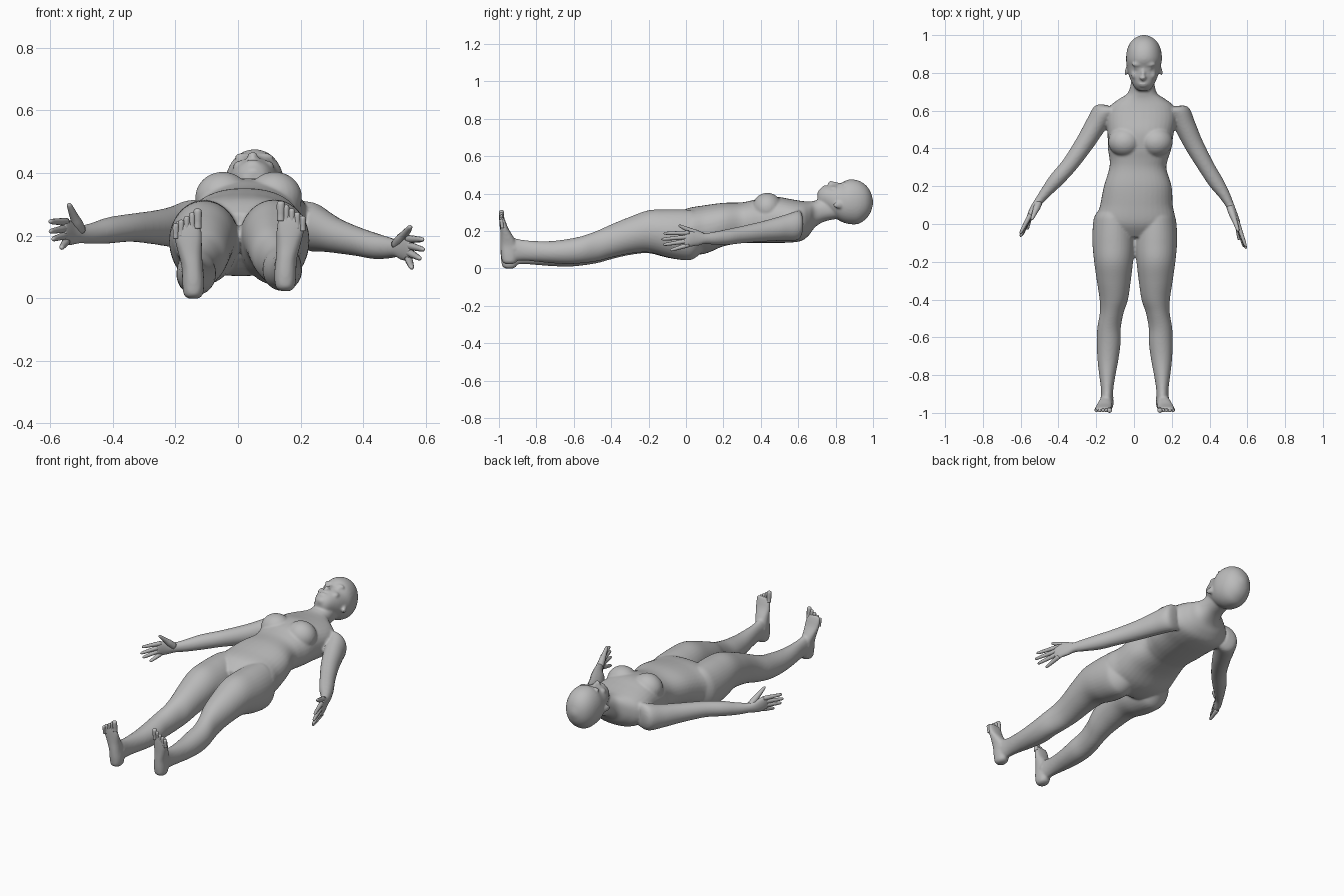
import bpy, bmesh, math
from mathutils import Vector, Matrix

skin = bpy.data.materials.new("grey_skin")
skin.diffuse_color = (0.5, 0.5, 0.5, 1)
X, Y, Z = Vector((1, 0, 0)), Vector((0, 1, 0)), Vector((0, 0, 1))


def finish(bm, name):
    bmesh.ops.recalc_face_normals(bm, faces=bm.faces)
    me = bpy.data.meshes.new(name)
    bm.to_mesh(me)
    bm.free()
    me.materials.append(skin)
    me.polygons.foreach_set("use_smooth", [True] * len(me.polygons))
    ob = bpy.data.objects.new(name, me)
    bpy.context.collection.objects.link(ob)
    return ob


def loft(bm, rings, u, v, power=2.0, seg=36, sub=5):
    """Skin smooth superellipse rings (x, y, z, half u, half v)."""
    rows = []
    n = len(rings)
    for i in range(n - 1):
        p = [rings[max(0, min(n - 1, i + k))] for k in (-1, 0, 1, 2)]
        for s in range(sub + (i == n - 2)):
            t = s / sub
            rows.append([0.5 * (2 * b + (c - a) * t + (2 * a - 5 * b + 4 * c - d) * t * t
                                + (3 * b - a - 3 * c + d) * t ** 3) for a, b, c, d in zip(*p)])
    loops = []
    for x, y, z, ru, rv in rows:
        loop = []
        for k in range(seg):
            a = 2 * math.pi * k / seg
            c, s = math.cos(a), math.sin(a)
            cu = math.copysign(abs(c) ** (2 / power), c) * ru
            cv = math.copysign(abs(s) ** (2 / power), s) * rv
            loop.append(bm.verts.new(Vector((x, y, z)) + u * cu + v * cv))
        loops.append(loop)
    for a, b in zip(loops, loops[1:]):
        for k in range(seg):
            bm.faces.new((a[k], a[(k + 1) % seg], b[(k + 1) % seg], b[k]))
    bm.faces.new(loops[0][::-1])
    bm.faces.new(loops[-1])


def blob(bm, c, r, rot=None):
    m = Matrix.Translation(c) @ (rot or Matrix()) @ Matrix.Diagonal((*r, 1))
    bmesh.ops.create_uvsphere(bm, u_segments=24, v_segments=16, radius=1, matrix=m)


def span(rings):
    """Turn (x, y, low z, high z, half width) into loft rings."""
    return [(x, y, (lo + hi) / 2, w, (hi - lo) / 2) for x, y, lo, hi, w in rings]


def digit(name, a, b, r0, r1):
    """Tapered finger or toe with a rounded tip."""
    a, b = Vector(a), Vector(b)
    d = (b - a).normalized()
    u = d.cross(Z if abs(d.z) < 0.8 else Y).normalized()
    bm = bmesh.new()
    stops = [(0, r0), (0.3, r0 * 0.95), (0.5, (r0 + r1) / 2), (0.85, r1), (0.96, r1 * 0.7), (1, r1 * 0.15)]
    loft(bm, [(*a.lerp(b, t), r, r) for t, r in stops], u, d.cross(u), seg=12, sub=3)
    finish(bm, name)


body = bmesh.new()

# torso and neck
loft(body, span([
    (0.006, -0.07, 0.13, 0.27, 0.10), (0.008, 0.0, 0.075, 0.318, 0.205), (0.013, 0.1, 0.078, 0.337, 0.192),
    (0.02, 0.2, 0.118, 0.35, 0.179), (0.02, 0.29, 0.134, 0.352, 0.152), (0.025, 0.34, 0.136, 0.36, 0.154),
    (0.03, 0.4, 0.136, 0.375, 0.168), (0.035, 0.48, 0.136, 0.383, 0.175), (0.04, 0.56, 0.138, 0.37, 0.185),
    (0.042, 0.62, 0.148, 0.36, 0.172), (0.043, 0.66, 0.18, 0.357, 0.125), (0.044, 0.69, 0.22, 0.362, 0.08),
    (0.046, 0.74, 0.25, 0.375, 0.063), (0.05, 0.81, 0.265, 0.39, 0.06)]), X, Z, 2.3)

# head
loft(body, span([
    (0.05, 0.704, 0.355, 0.395, 0.022), (0.05, 0.715, 0.335, 0.42, 0.04), (0.05, 0.74, 0.32, 0.438, 0.057),
    (0.05, 0.78, 0.285, 0.448, 0.075), (0.051, 0.825, 0.252, 0.455, 0.087), (0.053, 0.87, 0.237, 0.475, 0.095),
    (0.053, 0.92, 0.237, 0.47, 0.09), (0.053, 0.96, 0.262, 0.446, 0.073), (0.053, 0.985, 0.295, 0.412, 0.047),
    (0.053, 1.0, 0.34, 0.365, 0.014)]), X, Z, 2.1)

# face: nose, nostrils, lips, chin
blob(body, (0.048, 0.795, 0.449), (0.012, 0.04, 0.014), Matrix.Rotation(math.radians(-8), 4, "X"))
blob(body, (0.047, 0.774, 0.452), (0.018, 0.012, 0.017))
blob(body, (0.048, 0.741, 0.434), (0.026, 0.006, 0.01))
blob(body, (0.048, 0.73, 0.428), (0.022, 0.006, 0.01))
blob(body, (0.049, 0.715, 0.4), (0.025, 0.013, 0.018))

for s in (-1, 1):
    # brow, eye, cheek and ear
    blob(body, (0.05 + s * 0.034, 0.845, 0.452), (0.03, 0.012, 0.012))
    blob(body, (0.05 + s * 0.033, 0.824, 0.441), (0.015, 0.008, 0.011))
    blob(body, (0.05 + s * 0.04, 0.79, 0.422), (0.026, 0.025, 0.018))
    blob(body, (0.051 + s * 0.089, 0.815, 0.338), (0.009, 0.031, 0.018), Matrix.Rotation(s * 0.25, 4, "Z"))
    # breast
    blob(body, (0.034 + s * 0.083, 0.435, 0.322), (0.088, 0.08, 0.082))

    # leg, tilted slightly differently on each side
    tilt = [(0.004 + s * x, y, lo - s * 0.011 * min(y, 0), hi - s * 0.011 * min(y, 0), w) for x, y, lo, hi, w in (
        (0.09, 0.11, 0.11, 0.29, 0.07), (0.112, 0.05, 0.056, 0.31, 0.096), (0.113, 0.0, 0.043, 0.314, 0.108),
        (0.112, -0.1, 0.058, 0.314, 0.112), (0.112, -0.2, 0.083, 0.308, 0.103), (0.111, -0.3, 0.075, 0.272, 0.09),
        (0.111, -0.4, 0.053, 0.23, 0.075), (0.122, -0.47, 0.034, 0.198, 0.063), (0.136, -0.55, 0.022, 0.168, 0.062),
        (0.138, -0.63, 0.016, 0.15, 0.063), (0.142, -0.72, 0.02, 0.138, 0.055), (0.145, -0.8, 0.027, 0.137, 0.043),
        (0.146, -0.87, 0.032, 0.142, 0.033), (0.147, -0.93, 0.028, 0.152, 0.031), (0.147, -0.965, 0.03, 0.14, 0.028))]
    loft(body, span(tilt), X, Z)

    # foot standing upright on its heel
    dz = s * 0.012
    foot = ((0.147, -0.945, 0.01, 0.014, 0.014), (0.147, -0.944, 0.022, 0.03, 0.037),
            (0.147, -0.944, 0.06, 0.035, 0.045), (0.15, -0.947, 0.11, 0.034, 0.045),
            (0.157, -0.957, 0.155, 0.038, 0.035), (0.163, -0.971, 0.2, 0.044, 0.022),
            (0.166, -0.978, 0.235, 0.044, 0.015), (0.167, -0.982, 0.26, 0.036, 0.009))
    loft(body, [(0.004 + s * x, y, z + dz, a, b) for x, y, z, a, b in foot], X, Y, 2.3)
    blob(body, (0.004 + s * 0.147, -0.92, 0.095 + dz), (0.036, 0.022, 0.025))
    for k in range(5):
        x = 0.004 + s * (0.133 + 0.0175 * k)
        r = 0.013 if k == 0 else 0.0095
        digit("toe", (x, -0.982, 0.235 - 0.008 * k + dz), (x, -0.988, 0.299 - 0.012 * k + dz), r, r)

# arms: shoulder to wrist, then a flat palm
ARMS = {
    "left": [(-0.10, 0.60, 0.245, 0.05, 0.07), (-0.155, 0.59, 0.235, 0.062, 0.078), (-0.205, 0.52, 0.228, 0.056, 0.066),
             (-0.26, 0.43, 0.226, 0.05, 0.055), (-0.34, 0.315, 0.225, 0.043, 0.045), (-0.41, 0.235, 0.217, 0.04, 0.042),
             (-0.465, 0.17, 0.207, 0.03, 0.034), (-0.505, 0.12, 0.204, 0.022, 0.029), (-0.53, 0.085, 0.207, 0.019, 0.038),
             (-0.549, 0.05, 0.213, 0.016, 0.043), (-0.56, 0.025, 0.213, 0.011, 0.037)],
    "right": [(0.18, 0.60, 0.245, 0.05, 0.07), (0.235, 0.59, 0.228, 0.06, 0.078), (0.275, 0.51, 0.214, 0.056, 0.066),
              (0.32, 0.415, 0.198, 0.05, 0.055), (0.385, 0.30, 0.18, 0.043, 0.046), (0.435, 0.22, 0.167, 0.04, 0.042),
              (0.478, 0.155, 0.161, 0.03, 0.035), (0.508, 0.1, 0.159, 0.022, 0.029), (0.526, 0.06, 0.158, 0.019, 0.038),
              (0.545, 0.015, 0.158, 0.016, 0.043), (0.555, -0.015, 0.156, 0.011, 0.037)]}
HANDS = {  # fingertips from index to little finger, then thumb
    "left": [(-0.603, -0.052, 0.245), (-0.602, -0.068, 0.213), (-0.593, -0.06, 0.188), (-0.565, -0.03, 0.16),
             (-0.542, 0.022, 0.303)],
    "right": [(0.592, -0.12, 0.187), (0.594, -0.132, 0.155), (0.583, -0.122, 0.126), (0.556, -0.085, 0.096),
              (0.553, -0.04, 0.23)]}
for side, rings in ARMS.items():
    d = (Vector(rings[7][:3]) - Vector(rings[2][:3])).normalized()
    loft(body, rings, d.cross(Z).normalized(), Z)
    x, y, z = rings[9][:3]
    for k, tip in enumerate(HANDS[side][:4]):
        digit(side + "_finger", (x, y, z + 0.031 - 0.021 * k), tip, 0.0125, 0.0085)
    x, y, z = rings[7][:3]
    digit(side + "_thumb", (x, y - 0.01, z + 0.012), HANDS[side][4], 0.019, 0.0095)

# fuse the body parts into one smooth skin
ob = finish(body, "body")
mod = ob.modifiers.new("fuse", "REMESH")
mod.mode, mod.voxel_size, mod.use_smooth_shade = "VOXEL", 0.0065, True
mod = ob.modifiers.new("soften", "SMOOTH")
mod.factor, mod.iterations = 0.5, 6
